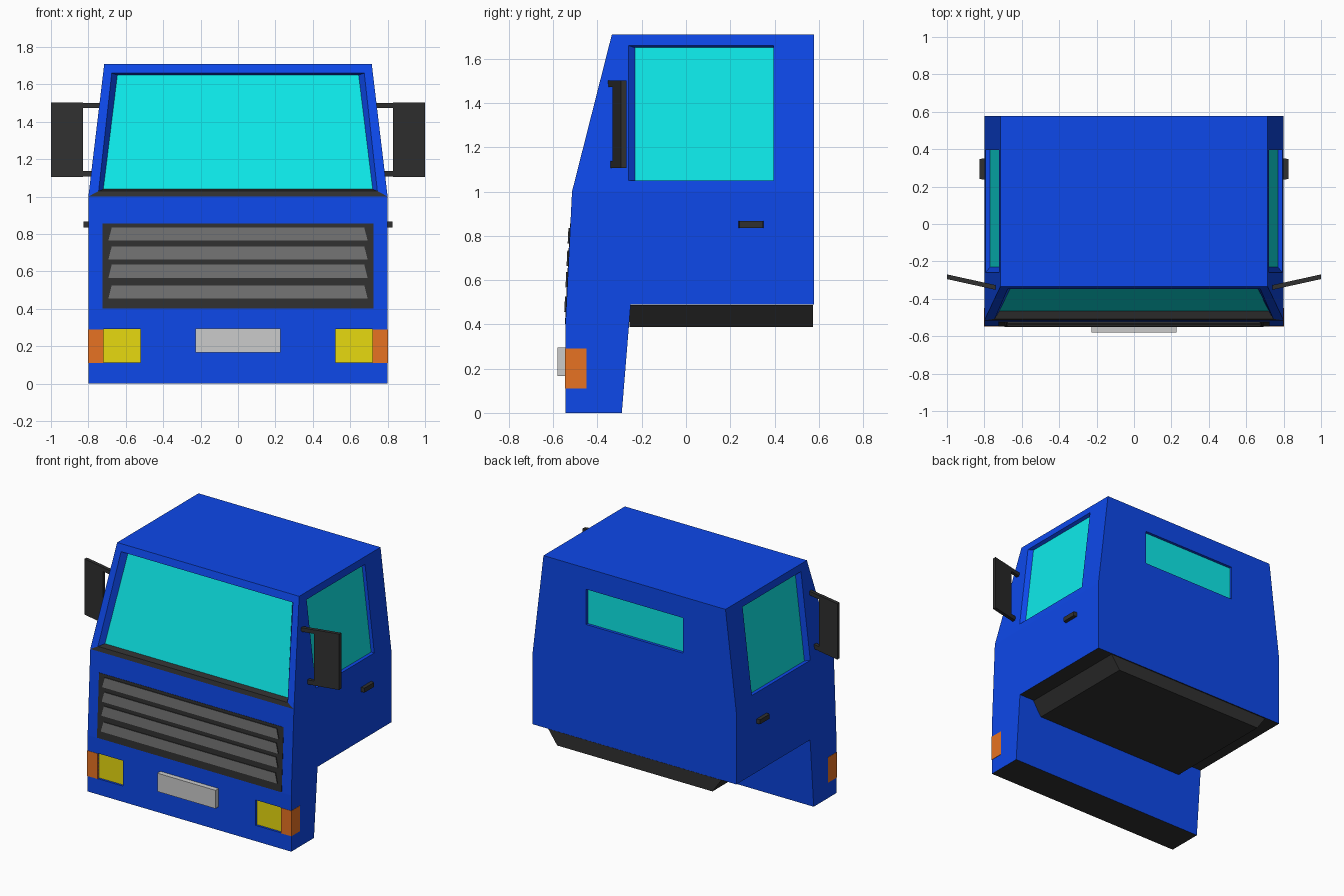
import bpy, bmesh

if "Cube" in bpy.data.objects:
    bpy.data.objects.remove(bpy.data.objects["Cube"])


def mat(name, *rgb):
    m = bpy.data.materials.new(name)
    m.diffuse_color = (*rgb, 1)
    m.use_nodes = True
    m.node_tree.nodes["Principled BSDF"].inputs["Base Color"].default_value = m.diffuse_color
    return m


BLUE = mat("blue_paint", .004, .065, .82)
BLACK = mat("black_plastic", .03, .03, .03)
GLASS = mat("glass", .004, .82, .82)
YELLOW = mat("yellow_lens", .8, .7, .005)
ORANGE = mat("orange_lens", .8, .17, .016)
GREY = mat("slat_grey", .17, .17, .17)
SILVER = mat("plate_grey", .7, .7, .7)


def finish(name, bm, mats):
    bmesh.ops.remove_doubles(bm, verts=bm.verts, dist=1e-4)
    bmesh.ops.recalc_face_normals(bm, faces=bm.faces)
    me = bpy.data.meshes.new(name)
    bm.to_mesh(me)
    bm.free()
    for m in mats:
        me.materials.append(m)
    ob = bpy.data.objects.new(name, me)
    bpy.context.collection.objects.link(ob)
    return ob


def face(bm, pts, m=0):
    bm.faces.new([bm.verts.new(p) for p in pts]).material_index = m


def bridge(bm, a, b, mats=None):
    for i in range(len(a)):
        j = (i + 1) % len(a)
        face(bm, [a[i], a[j], b[j], b[i]], mats[i] if mats else 0)


def solid(name, a, b, m, cap=None):
    """Solid between two matching loops; cap colours the second loop's face."""
    bm = bmesh.new()
    face(bm, a)
    face(bm, b, 1 if cap else 0)
    bridge(bm, a, b)
    return finish(name, bm, [m, cap] if cap else [m])


def box(name, x, y, z, m):
    loop = lambda yy: [(x[0], yy, z[0]), (x[1], yy, z[0]), (x[1], yy, z[1]), (x[0], yy, z[1])]
    return solid(name, loop(y[1]), loop(y[0]), m)


def pocket(bm, outer, opening, floor, m, edge=0):
    """Panel with a recessed window; edge colours the bottom side (loop edge 0)."""
    sides = [edge, 0, 0, 0]
    bridge(bm, outer, opening, sides)
    bridge(bm, opening, floor, sides)
    face(bm, floor, m)


def sym(xb, yb, zb, xt, yt, zt):
    return [(-xb, yb, zb), (xb, yb, zb), (xt, yt, zt), (-xt, yt, zt)]


W, R = .8, .715                    # half widths at waist and roof
F, K, T, B = -.545, -.515, -.335, .578   # y of bumper, waist, roof front, back
H = 1.71


def front_y(z):                    # grille slope below the waist, screen slope above
    return F + .05 * (z - .4) if z <= 1 else K + (T - K) * (z - 1) / (H - 1)


def side_x(z):
    return W - (W - R) * (z - 1) / (H - 1)


# Cab shell: 0 blue, 1 black, 2 glass, 3 yellow
bm = bmesh.new()
face(bm, sym(R, T, H, R, B, H))
pocket(bm, sym(W, K, 1, R, T, H),
       sym(.745, front_y(1.03), 1.03, .675, front_y(1.66), 1.66),
       sym(.72, front_y(1.04) + .04, 1.04, .645, front_y(1.65) + .04, 1.65), 2, 1)
face(bm, [(-W, F, .4), (-.5, F, .4), (.5, F, .4), (W, F, .4), (W, K, 1), (-W, K, 1)])
face(bm, sym(.5, F, 0, .5, F, .4))
# Back wall with small window
face(bm, sym(W, B, .49, W, B, 1))
pocket(bm, sym(W, B, 1, R, B, H), sym(.38, B, 1.31, .38, B, 1.56),
       sym(.38, B - .02, 1.31, .38, B - .02, 1.56), 2)
# Undersides and the rear of the front column
face(bm, sym(W, -.25, .49, W, B, .49), 1)
face(bm, sym(W, -.29, 0, W, -.25, .49))
face(bm, [(-W, F, 0), (-.5, F, 0), (.5, F, 0), (W, F, 0), (W, -.29, 0), (-W, -.29, 0)], 1)
for s in (-1, 1):
    # Lower side, side window and headlight recess
    face(bm, [(s * W, y, z) for y, z in
              ((F, 0), (F, .4), (K, 1), (B, 1), (B, .49), (-.25, .49), (-.29, 0))])
    rim = lambda y0, z1, d: [(s * (side_x(z) - d), y, z) for y, z in
                             ((y0, 1.05), (.395, 1.05), (.395, z1), (y0, z1))]
    pocket(bm, [(s * W, K, 1), (s * W, B, 1), (s * R, B, H), (s * R, T, H)],
           rim(-.26, 1.66, 0), rim(-.23, 1.65, .025), 2)
    quad = lambda x0, x1, y, z0, z1: [(s * x0, y, z0), (s * x1, y, z0), (s * x1, y, z1), (s * x0, y, z1)]
    pocket(bm, quad(.5, W, F, 0, .4), quad(.52, .72, F, .112, .292),
           quad(.52, .72, F + .015, .112, .292), 3)
finish("cab_shell", bm, [BLUE, BLACK, GLASS, YELLOW])

# Engine cover under the floor
under = lambda y: [(-.61, y, .388), (.61, y, .388), (.68, y, .487), (-.68, y, .487)]
solid("engine_cover", under(-.255), under(B - .004), BLACK)


# Grille panel and slats lying on the sloped front
def on_front(xb, zb, xt, zt, d):
    return sym(xb, front_y(zb) - d, zb, xt, front_y(zt) - d, zt)


solid("grille_panel", on_front(.725, .402, .725, .855, -.01),
      on_front(.725, .402, .725, .855, .002), BLACK)
for i, z in enumerate((.456, .566, .664, .765)):
    solid(f"grille_slat_{i + 1}", on_front(.693, z, .675, z + .07, 0),
          on_front(.693, z, .675, z + .07, .008), BLACK, GREY)

# Number plate
box("number_plate", (-.228, .228), (-.58, F + .01), (.166, .296), SILVER)

for s, side in ((1, "right"), (-1, "left")):
    span = lambda a, b: (s * a, s * b)
    # Corner indicator wrapping onto the side
    box(f"indicator_{side}", span(.72, W + .002), (F - .002, -.45), (.11, .29), ORANGE)

    # Door handle with tapered ends
    grip = lambda x, e: [(s * x, .236 + e, .836), (s * x, .352 - e, .836),
                         (s * x, .352 - e, .868), (s * x, .236 + e, .868)]
    solid(f"door_handle_{side}", grip(.795, 0), grip(.826, .005), BLACK)

    # Mirror plate and arms, swept back toward the tip
    def slanted(name, x0, x1, z0, z1):
        loop = lambda x: [(s * x, -.333 + .22 * (x - .825) + d, z)
                          for d, z in ((0, z0), (.025, z0), (.025, z1), (0, z1))]
        solid(f"{name}_{side}", loop(x0), loop(x1), BLACK)

    slanted("mirror", .828, 1, 1.106, 1.502)
    slanted("mirror_upper_arm", .73, .83, 1.473, 1.501)
    slanted("mirror_lower_arm", .77, .83, 1.107, 1.138)
